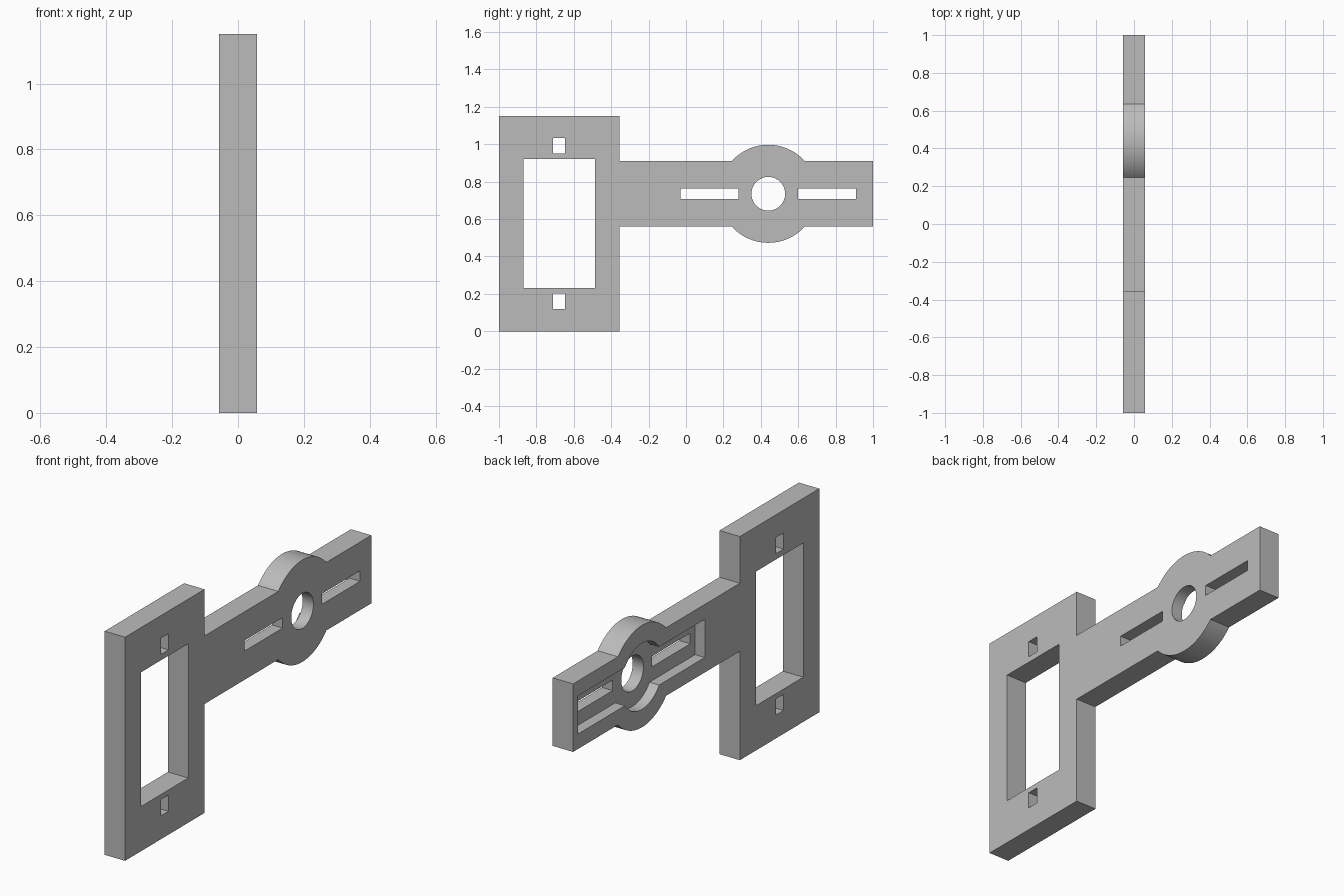
import bpy, bmesh, math

if "Cube" in bpy.data.objects:
    bpy.data.objects.remove(bpy.data.objects["Cube"])

HALF = 0.058               # half the plate thickness
HUB_Y, HUB_Z = 0.44, 0.735  # centre of the round hub

grey = bpy.data.materials.new("plain grey")
grey.use_nodes = True
grey.diffuse_color = (0.5, 0.5, 0.5, 1)
grey.node_tree.nodes["Principled BSDF"].inputs["Base Color"].default_value = (0.5, 0.5, 0.5, 1)


def slab(name, outline, x0, x1):
    """Extrude a closed (y, z) outline from x0 to x1."""
    bm = bmesh.new()
    face = bm.faces.new([bm.verts.new((x0, y, z)) for y, z in outline])
    new = bmesh.ops.extrude_face_region(bm, geom=[face])["geom"]
    bmesh.ops.translate(bm, vec=(x1 - x0, 0, 0),
                        verts=[v for v in new if isinstance(v, bmesh.types.BMVert)])
    bmesh.ops.recalc_face_normals(bm, faces=bm.faces)
    mesh = bpy.data.meshes.new(name)
    bm.to_mesh(mesh)
    bm.free()
    mesh.materials.append(grey)
    obj = bpy.data.objects.new(name, mesh)
    bpy.context.collection.objects.link(obj)
    return obj


def rect(y0, y1, z0, z1):
    return [(y0, z0), (y1, z0), (y1, z1), (y0, z1)]


def arc(radius, start, end, steps):
    angles = [start + (end - start) * i / steps for i in range(steps + 1)]
    return [(HUB_Y + radius * math.cos(a), HUB_Z + radius * math.sin(a)) for a in angles]


def bar_with_hub(y0, y1, half_height, radius):
    """Top and bottom hub bulges on a straight bar, counter-clockwise."""
    a = math.asin(half_height / radius)
    low, high = HUB_Z - half_height, HUB_Z + half_height
    return ([(y0, low)] + arc(radius, math.pi + a, 2 * math.pi - a, 32)
            + [(y1, low), (y1, high)] + arc(radius, a, math.pi - a, 32) + [(y0, high)])


# Bracket plate: tall frame joined to the arm with its hub
arm = bar_with_hub(-0.355, 1.0, 0.175, 0.262)
frame = [(-0.355, 1.15), (-1, 1.15), (-1, 0), (-0.355, 0)]
bracket = slab("bracket_plate", arm + frame, -HALF, HALF)

# Openings right through the plate
through = {
    "frame_window": rect(-0.87, -0.487, 0.23, 0.92),
    "upper_screw_slot": rect(-0.71, -0.647, 0.95, 1.033),
    "lower_screw_slot": rect(-0.71, -0.647, 0.12, 0.203),
    "inner_arm_slot": rect(-0.03, 0.28, 0.708, 0.762),
    "outer_arm_slot": rect(0.60, 0.91, 0.708, 0.762),
    "hub_hole": arc(0.09, 0, 2 * math.pi, 64)[:-1],
}
cutters = [slab(name, outline, -0.2, 0.2) for name, outline in through.items()]

# Shallow pocket around the hub on one side of the arm
cutters.append(slab("arm_pocket", bar_with_hub(-0.07, 0.96, 0.098, 0.17), -0.2, -0.003))

bpy.context.view_layer.objects.active = bracket
bracket.select_set(True)
for cutter in cutters:
    mod = bracket.modifiers.new(cutter.name, "BOOLEAN")
    mod.operation = "DIFFERENCE"
    mod.solver = "EXACT"
    mod.object = cutter
    bpy.ops.object.modifier_apply(modifier=mod.name)
    bpy.data.objects.remove(cutter)

bpy.ops.object.shade_smooth_by_angle(angle=math.radians(30))
